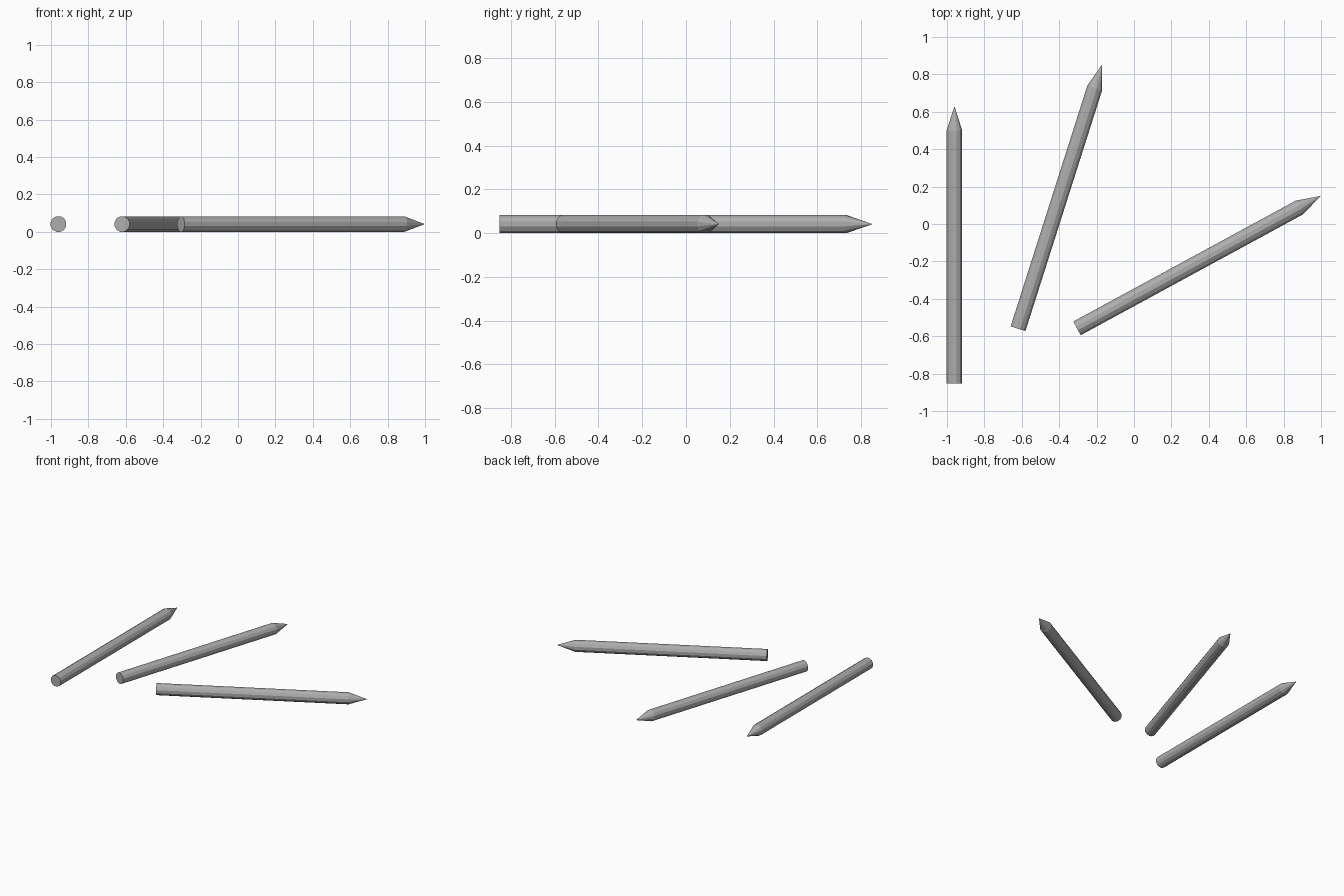
import bpy
import bmesh
import math
from mathutils import Matrix, Vector

cube = bpy.data.objects.get("Cube")
if cube:
    bpy.data.objects.remove(cube, do_unlink=True)

SIDES = 12
RADIUS = 0.043
LENGTH = 1.483
TIP = 0.13
LIFT = RADIUS * math.cos(math.pi / SIDES)  # resting on a flat side

grey = bpy.data.materials.new("plain grey")
grey.use_nodes = True
grey.diffuse_color = (0.42, 0.42, 0.42, 1)
grey.node_tree.nodes["Principled BSDF"].inputs["Base Color"].default_value = grey.diffuse_color


def pencil(name, base, tip):
    """Lathe a pencil along +y, then aim it from its butt to its point."""
    bm = bmesh.new()
    # core disc, butt ring, shaft, sharpened cone
    profile = [(0, 0), (0.017, 0), (RADIUS, 0), (RADIUS, LENGTH - TIP), (0, LENGTH)]
    turn = Matrix.Rotation(math.pi / SIDES, 3, 'Y')
    verts = [bm.verts.new(turn @ Vector((r, y, 0))) for r, y in profile]
    edges = [bm.edges.new(pair) for pair in zip(verts, verts[1:])]
    bmesh.ops.spin(bm, geom=verts + edges, cent=(0, 0, 0), axis=(0, 1, 0),
                   angle=math.tau, steps=SIDES)
    bmesh.ops.remove_doubles(bm, verts=bm.verts, dist=0.0005)
    bmesh.ops.recalc_face_normals(bm, faces=bm.faces)
    mesh = bpy.data.meshes.new(name)
    bm.to_mesh(mesh)
    bm.free()
    mesh.materials.append(grey)
    obj = bpy.data.objects.new(name, mesh)
    bpy.context.collection.objects.link(obj)
    obj.location = (*base, LIFT)
    obj.rotation_euler.z = math.atan2(tip[1] - base[1], tip[0] - base[0]) - math.pi / 2


pencil("right_pencil", (-0.96, -0.853), (-0.96, 0.63))
pencil("middle_pencil", (-0.62, -0.56), (-0.17, 0.853))
pencil("left_pencil", (-0.305, -0.558), (0.998, 0.15))
